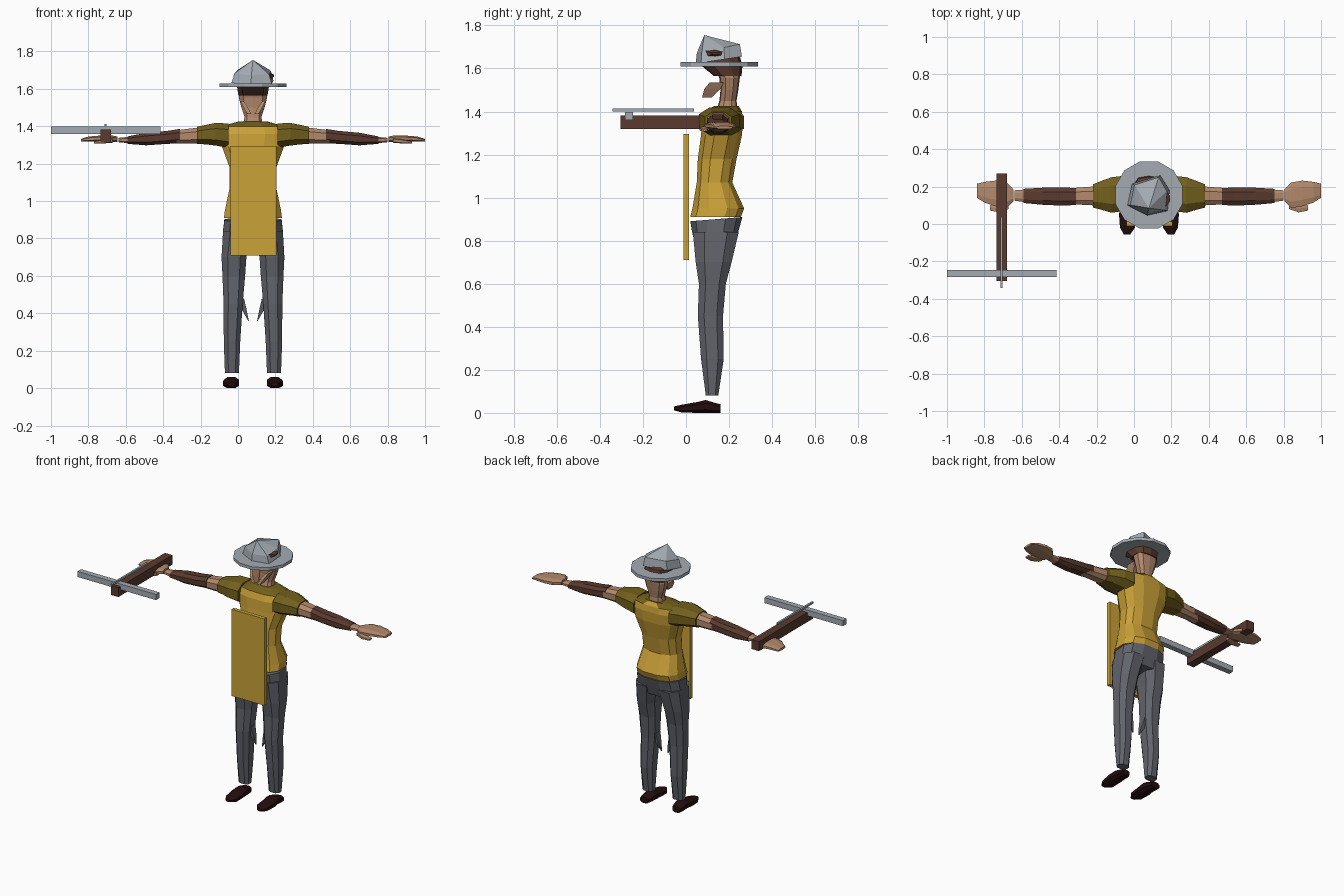
import bpy, bmesh, math

CX = 0.08  # centre line of the figure


def mat(name, rgb):
    m = bpy.data.materials.new(name)
    m.diffuse_color = (*rgb, 1)
    return m


YELLOW = mat("yellow cloth", (0.60, 0.36, 0.04))
OLIVE = mat("olive sleeve", (0.17, 0.115, 0.012))
SLATE = mat("slate trousers", (0.12, 0.127, 0.148))
STEEL = mat("steel", (0.37, 0.41, 0.45))
WOOD = mat("dark wood", (0.10, 0.042, 0.027))
HAIR = mat("brown hair and leather", (0.10, 0.042, 0.027))
SKIN = mat("skin", (0.45, 0.25, 0.15))
SHOE = mat("dark shoe", (0.017, 0.004, 0.004))


def finish(name, bm, *mats):
    bmesh.ops.recalc_face_normals(bm, faces=bm.faces)
    me = bpy.data.meshes.new(name)
    bm.to_mesh(me)
    bm.free()
    for m in mats:
        me.materials.append(m)
    ob = bpy.data.objects.new(name, me)
    bpy.context.collection.objects.link(ob)
    return ob


def skin_rings(bm, rings, caps=True):
    n = len(rings[0])
    vs = [[bm.verts.new(p) for p in r] for r in rings]
    for a, b in zip(vs, vs[1:]):
        for i in range(n):
            bm.faces.new((a[i], a[(i + 1) % n], b[(i + 1) % n], b[i]))
    if caps:
        bm.faces.new(vs[0])
        bm.faces.new(vs[-1])


def loft(name, axis, sections, m, side=1, n=8, power=0.8, tilt=0, extra=()):
    """Sections are (position, low a, high a, low b, high b); x is from CX."""
    rings = []
    for t, a0, a1, b0, b1 in sections:
        ring = []
        for i in range(n):
            w = 2 * math.pi * (i + 0.5) / n
            c, s = math.cos(w), math.sin(w)
            k = 1 / math.cos(math.pi / n)  # flats reach the stated limits
            c = max(-1, min(1, math.copysign(abs(c) ** power, c) * k))
            s = max(-1, min(1, math.copysign(abs(s) ** power, s) * k))
            a = (a0 + a1) / 2 + c * (a1 - a0) / 2
            b = (b0 + b1) / 2 + s * (b1 - b0) / 2
            x, y, z = {"z": (a, b, t), "x": (t, a, b), "y": (a, t, b)}[axis]
            ring.append((CX + side * x, y, z + tilt * (y - 0.14)))
        rings.append(ring)
    bm = bmesh.new()
    skin_rings(bm, rings)
    return finish(name, bm, m, *extra)


def box(name, lo, hi, m):
    bm = bmesh.new()
    bmesh.ops.create_cube(bm, size=1)
    for v in bm.verts:
        v.co = [(a + b) / 2 + c * (b - a) for a, b, c in zip(lo, hi, v.co)]
    return finish(name, bm, m)


# Tunic body, with olive shoulder tops
torso = loft("tunic", "z", [
    (0.91, -.155, .155, .02, .255), (0.95, -.150, .150, .03, .27),
    (1.07, -.125, .125, .05, .215), (1.18, -.125, .125, .055, .235),
    (1.29, -.165, .165, .07, .26), (1.36, -.185, .185, .075, .265),
    (1.40, -.165, .165, .09, .26), (1.425, -.08, .08, .13, .245)],
    YELLOW, n=12, extra=(OLIVE,))
for p in torso.data.polygons:
    if p.center.z > 1.395 and p.normal.z > 0.6:
        p.material_index = 1

# Hanging front panel
box("front_panel", (-0.04, -0.012, 0.71), (0.205, 0.014, 1.295), YELLOW)

# Trouser seat
loft("trouser_seat", "z", [
    (0.90, -.153, .153, .02, .262), (0.84, -.160, .160, .03, .245),
    (0.78, -.155, .155, .045, .225)], SLATE, n=12, tilt=0.08)

for s, tag in ((-1, "right"), (1, "left")):
    # Trouser leg and the loose fold at the knee
    loft(tag + "_trouser_leg", "z", [
        (0.84, .005, .160, .032, .245), (0.70, .035, .168, .045, .212),
        (0.60, .042, .163, .060, .185), (0.45, .055, .157, .055, .172),
        (0.25, .068, .156, .070, .175), (0.08, .075, .150, .092, .150)],
        SLATE, s)
    loft(tag + "_knee_fold", "z", [
        (0.48, .048, .075, .09, .14), (0.42, .034, .060, .10, .13),
        (0.36, .022, .026, .11, .115)], SLATE, s, n=4)
    # Shoe
    loft(tag + "_shoe", "y", [
        (-.055, .10, .135, .012, .03), (-.02, .075, .155, .002, .038),
        (.05, .075, .16, 0, .05), (.09, .075, .155, 0, .06),
        (.13, .08, .155, 0, .048), (.16, .09, .15, 0, .04)], SHOE, s)
    # Sleeve
    loft(tag + "_sleeve", "x", [
        (.13, .07, .258, 1.285, 1.415), (.20, .06, .25, 1.297, 1.418),
        (.25, .075, .232, 1.303, 1.408), (.30, .088, .212, 1.306, 1.397)],
        OLIVE, s)
    # Arm and bracer
    loft(tag + "_arm", "x", [
        (.30, .10, .20, 1.308, 1.392), (.40, .105, .193, 1.308, 1.38),
        (.55, .11, .188, 1.303, 1.358), (.65, .115, .185, 1.308, 1.345),
        (.72, .125, .18, 1.315, 1.338)], SKIN, s)
    loft(tag + "_bracer", "x", [
        (.39, .102, .192, 1.312, 1.386), (.46, .098, .196, 1.306, 1.375),
        (.57, .103, .194, 1.298, 1.365), (.67, .112, .188, 1.306, 1.346)],
        HAIR, s)
    # Flat hand with thumb
    loft(tag + "_hand", "x", [
        (.725, .12, .185, 1.315, 1.345), (.76, .085, .222, 1.315, 1.352),
        (.82, .095, .232, 1.318, 1.35), (.88, .115, .225, 1.318, 1.345),
        (.92, .14, .215, 1.318, 1.332)], SKIN, s)
    loft(tag + "_thumb", "x", [
        (.75, .08, .12, 1.312, 1.336), (.80, .062, .105, 1.308, 1.33),
        (.85, .072, .10, 1.308, 1.32)], SKIN, s, n=6)
    # Cheek pieces
    loft(tag + "_cheek", "z", [
        (1.465, .008, .03, .075, .12), (1.505, .03, .052, .085, .16),
        (1.535, .05, .066, .11, .175)], SKIN, s, n=4)

# Neck and back of the head
loft("head", "z", [
    (1.40, -.055, .055, .14, .24), (1.45, -.045, .045, .155, .235),
    (1.50, -.062, .062, .16, .243), (1.555, -.076, .076, .155, .25),
    (1.60, -.072, .072, .14, .25)], SKIN, n=10)

# Hair below and inside the hat
loft("hair", "z", [
    (1.565, -.078, .078, .13, .258), (1.61, -.085, .085, .075, .262),
    (1.65, -.082, .082, .085, .252), (1.68, -.05, .05, .11, .20)],
    HAIR, n=10)
loft("hair_tuft", "x", [
    (.04, .08, .16, 1.63, 1.69), (.085, .09, .19, 1.645, 1.69),
    (.112, .12, .15, 1.665, 1.675)], HAIR, n=6)

# Hat brim
bm = bmesh.new()
rings = []
for r, z in ((.09, 1.61), (.186, 1.61), (.186, 1.63), (.09, 1.63), (.09, 1.61)):
    rings.append([(CX + r * math.cos(math.tau * (i + .5) / 12),
                   0.155 + r * math.sin(math.tau * (i + .5) / 12), z)
                  for i in range(12)])
skin_rings(bm, rings, caps=False)
bmesh.ops.remove_doubles(bm, verts=bm.verts, dist=1e-5)
finish("hat_brim", bm, STEEL)

# Faceted crown, tipped forward
outline = [(-.035, .10), (.07, .045), (.18, .07), (.19, .18), (.14, .26), (-.01, .215)]
base = [(x, y, 1.623 + (y - .045) * .15) for x, y in outline]
upper = [(CX + (x - CX) * .86, .15 + (y - .15) * .93 - .002,
          1.672 + (y - .045) * .19) for x, y in outline]
bm = bmesh.new()
skin_rings(bm, [base, upper], caps=False)
bm.verts.ensure_lookup_table()
apex = bm.verts.new((CX, .085, 1.755))
top = bm.verts[6:12]
for i in range(6):
    bm.faces.new((top[i], top[(i + 1) % 6], apex))
finish("hat_crown", bm, STEEL)

# Crossbow
box("crossbow_stock", (-0.735, -0.305, 1.318), (-0.68, 0.27, 1.382), WOOD)
box("crossbow_bow", (-1.0, -0.283, 1.36), (-0.415, -0.246, 1.398), STEEL)
box("crossbow_bolt", (-0.714, -0.342, 1.401), (-0.702, 0.037, 1.413), STEEL)
